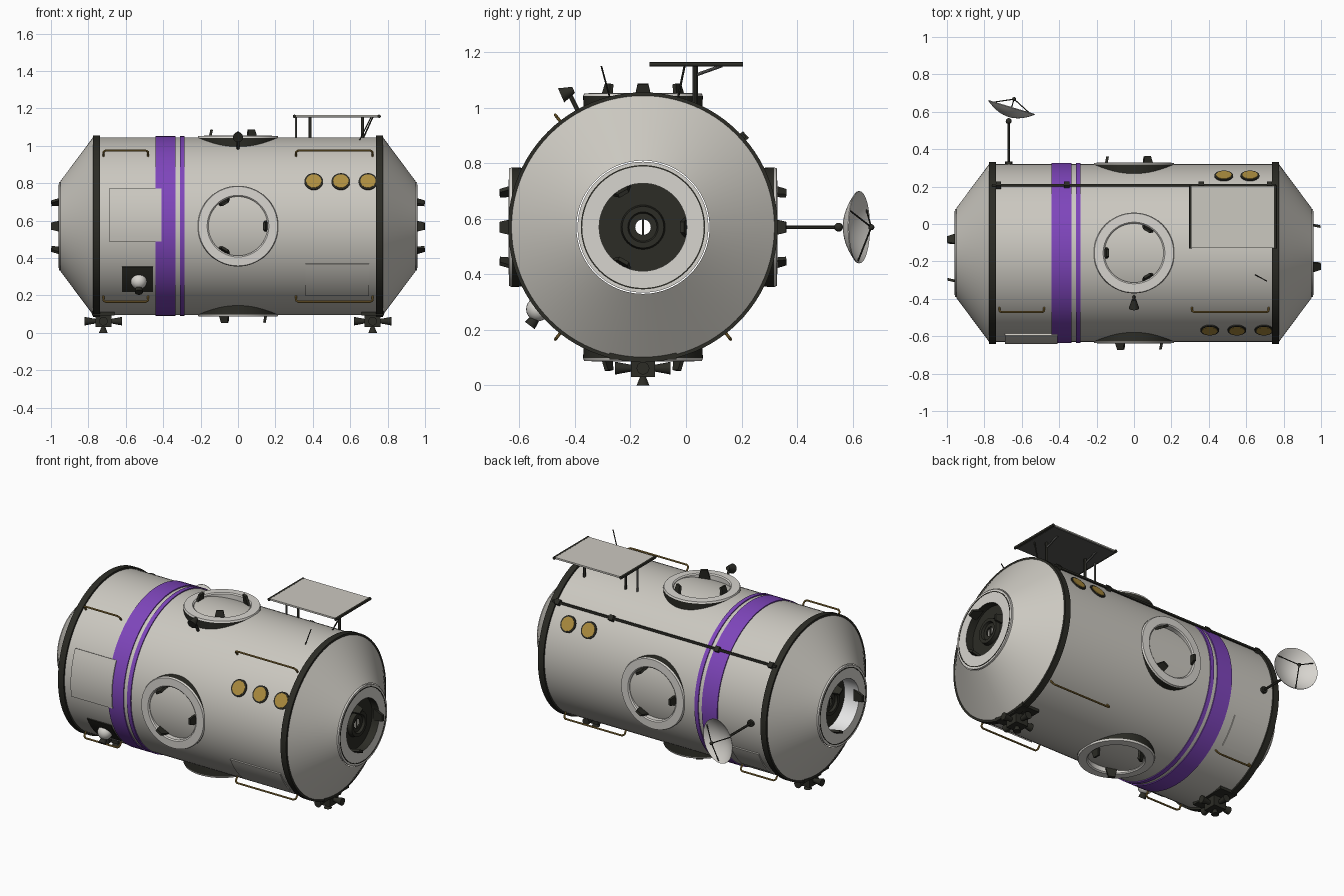
import bpy, bmesh
from math import sin, cos, pi, radians
from mathutils import Matrix, Vector

if "Cube" in bpy.data.objects:
    bpy.data.objects.remove(bpy.data.objects["Cube"])

CY, CZ, R = -0.155, 0.57, 0.475          # hull axis and radius
CENTRE = Vector((0, CY, CZ))
X, Y, Z = Vector((1, 0, 0)), Vector((0, 1, 0)), Vector((0, 0, 1))
made = []


def material(name, *rgb):
    m = bpy.data.materials.new(name)
    m.use_nodes = True
    m.diffuse_color = (*rgb, 1)
    m.node_tree.nodes["Principled BSDF"].inputs["Base Color"].default_value = (*rgb, 1)
    return m


hull = material("hull_grey", 0.60, 0.58, 0.53)
light = material("port_white", 0.68, 0.66, 0.62)
white = material("liner_white", 0.9, 0.9, 0.9)
dark = material("dark_metal", 0.025, 0.025, 0.019)
purple = material("purple_band", 0.21, 0.06, 0.50)
gold = material("gold_glass", 0.42, 0.27, 0.05)
brass = material("brass_rail", 0.27, 0.17, 0.04)
under = material("panel_back", 0.09, 0.09, 0.085)


def finish(bm, name, mat):
    mesh = bpy.data.meshes.new(name)
    bm.to_mesh(mesh)
    bm.free()
    mesh.materials.append(mat)
    ob = bpy.data.objects.new(name, mesh)
    bpy.context.collection.objects.link(ob)
    made.append(ob)
    return ob


def frame(origin, n, u=None):
    n = Vector(n).normalized()
    u = Vector(u) if u is not None else n.orthogonal()
    u = (u - n * u.dot(n)).normalized()
    v = n.cross(u)
    m = Matrix((u, v, n)).transposed().to_4x4()
    m.translation = origin
    return m


def lathe(name, profile, mat, m, seg=64):
    """Spin (radius, height) points around the frame's own axis."""
    bm = bmesh.new()
    vs = [bm.verts.new((r, 0, h)) for r, h in profile]
    es = [bm.edges.new(p) for p in zip(vs, vs[1:])]
    bmesh.ops.spin(bm, geom=vs + es, cent=(0, 0, 0), axis=(0, 0, 1),
                   angle=2 * pi, steps=seg, use_duplicate=False)
    bmesh.ops.remove_doubles(bm, verts=bm.verts, dist=1e-5)
    # Turn faces outward: the profile runs upward on the outside
    for f in bm.faces:
        f.normal_update()
    bm.transform(m)
    ob = finish(bm, name, mat)
    return ob


def box(name, size, mat, m, taper=1.0):
    bm = bmesh.new()
    bmesh.ops.create_cube(bm, size=1)
    for v in bm.verts:
        k = taper if v.co.z > 0 else 1
        v.co = Vector((v.co.x * size[0], v.co.y * size[1] * k, v.co.z * size[2]))
    bm.transform(m)
    return finish(bm, name, mat)


def rod(name, a, b, r, mat, r2=None, seg=12):
    a, b = Vector(a), Vector(b)
    h = (b - a).length
    return lathe(name, [(0, 0), (r, 0), (r if r2 is None else r2, h), (0, h)],
                 mat, frame(a, b - a), seg)


def ball(name, p, r, mat):
    bm = bmesh.new()
    bmesh.ops.create_uvsphere(bm, u_segments=20, v_segments=12, radius=r)
    bm.transform(Matrix.Translation(p))
    return finish(bm, name, mat)


def radial(deg):
    """Outward direction: 0 is front, 90 is top, 180 is back."""
    return Vector((0, -cos(radians(deg)), sin(radians(deg))))


def on_hull(x, deg, r=R):
    return CENTRE + X * x + radial(deg) * r


def plate(name, x0, x1, a0, a1, r, mat, inner=R - 0.003):
    """Curved plate that follows the hull."""
    bm = bmesh.new()
    n = 10
    rows = []
    for i in range(n + 1):
        a = a0 + (a1 - a0) * i / n
        rows.append([bm.verts.new(on_hull(x, a, q))
                     for x, q in ((x0, inner), (x0, r), (x1, r), (x1, inner))])
    for p, q in zip(rows, rows[1:]):
        for k in range(4):
            bm.faces.new((p[k], p[k - 1], q[k - 1], q[k]))
    bm.faces.new(rows[0])
    bm.faces.new(rows[-1][::-1])
    bmesh.ops.recalc_face_normals(bm, faces=bm.faces)
    return finish(bm, name, mat)


def petals(name, m, height):
    for i, a in enumerate((60, 180, 300)):
        place = (m @ Matrix.Rotation(radians(a), 4, 'Z')
                 @ Matrix.Translation((0.148, 0, height))
                 @ Matrix.Rotation(radians(-12), 4, 'Y'))
        box(f"{name}_petal_{i + 1}", (0.014, 0.07, 0.07), dark, place, 0.55)


# Hull, bands and belts
axis = frame(CENTRE, X, Y)
lathe("hull", [(0.24, -0.95), (R, -0.775), (R, 0.775), (0.24, 0.95)], hull, axis, 96)


def band(name, x0, x1, r, mat):
    lathe(name, [(R - 0.005, x0), (r, x0), (r, x1), (R - 0.005, x1)], mat, axis, 96)


band("wide_stripe", -0.44, -0.335, 0.481, purple)
band("narrow_stripe", -0.31, -0.285, 0.481, purple)
for s, side in ((-1, "right"), (1, "left")):
    band(side + "_belt", s * 0.757 - 0.019, s * 0.757 + 0.019, 0.486, dark)

# End docking ports
for s, side, liner, depth in ((1, "left", dark, 0.91), (-1, "right", white, 0.86)):
    m = frame(CENTRE, X * s, Y * -s)
    lathe(side + "_port_ring", [(0.236, 0.945), (0.236, 0.958), (0.158, 0.958)], light, m)
    lathe(side + "_port_seal", [(0.224, 0.958), (0.224, 0.96), (0.219, 0.96), (0.219, 0.958)], dark, m)
    lathe(side + "_port_wall", [(0.158, 0.958), (0.158, depth)], liner, m)
    lathe(side + "_hatch", [(0.158, depth), (0.028, depth)], dark, m)
    lathe(side + "_hatch_hub", [(0.08, depth), (0.075, depth + 0.025), (0.055, depth + 0.025),
                                (0.05, depth + 0.01), (0.028, depth + 0.01), (0.028, depth)], dark, m, 40)
    box(side + "_hatch_bar", (0.008, 0.07, 0.008), dark,
        frame(CENTRE + X * s * (depth + 0.005), X * s, Y))
    petals(side + "_port", m, 0.963)

# Radial docking ports
for name, deg, u in (("front", 0, -X), ("top", 90, X), ("back", 180, X), ("bottom", 270, -X)):
    m = frame(CENTRE, radial(deg), u)
    lathe(name + "_port_skirt", [(0.212, 0.40), (0.216, 0.472)], dark, m)
    lathe(name + "_port_ring", [(0.216, 0.472), (0.212, 0.482), (0.165, 0.484),
                                (0.158, 0.478), (0.158, 0.44)], light, m)
    petals(name + "_port", m, 0.482)

# Round windows
for side, deg, xs in (("front", 30, (0.405, 0.55, 0.695)), ("back", 150, (0.48, 0.62))):
    for i, x in enumerate(xs):
        m = frame(on_hull(x, deg), radial(deg))
        lathe(f"{side}_window_rim_{i + 1}", [(0.05, -0.01), (0.05, 0.005), (0, 0.005)], dark, m, 32)
        lathe(f"{side}_window_{i + 1}", [(0.041, 0), (0.041, 0.008), (0, 0.008)], gold, m, 32)

# Access panels and sensor bay
plate("front_upper_panel", -0.69, -0.41, -9.6, 24.6, 0.486, hull)
plate("front_lower_panel", 0.36, 0.70, -51, -25, 0.481, hull)
plate("back_panel", -0.69, -0.5, 205, 227, 0.481, hull)
plate("sensor_bay", -0.62, -0.455, -47, -27, 0.480, dark)
ball("sensor_dome", on_hull(-0.53, -38, 0.48), 0.043, light)
rod("sensor_lens", on_hull(-0.53, -40, 0.5), on_hull(-0.53, -41, 0.54), 0.016, dark, 0.022)

# Handrails
for name, deg in (("upper_front", 52), ("lower_front", -52), ("lower_back", 232)):
    for side, x0, x1 in (("right", -0.72, -0.48), ("left", 0.31, 0.72)):
        path = [(x0, 0.47), (x0, 0.503), (x0 + 0.012, 0.513),
                (x1 - 0.012, 0.513), (x1, 0.503), (x1, 0.47)]
        pts = [on_hull(x, deg, r) for x, r in path]
        for i, (a, b) in enumerate(zip(pts, pts[1:])):
            rod(f"{name}_{side}_rail_{i + 1}", a, b, 0.0055, brass, seg=8)

# Cable pipe with clamps
rod("pipe", on_hull(-0.76, 138, 0.487), on_hull(0.76, 138, 0.487), 0.008, dark)
for i, x in enumerate((-0.725, -0.36, 0.36, 0.725)):
    box(f"pipe_clamp_{i + 1}", (0.028, 0.032, 0.03), dark, frame(on_hull(x, 138, 0.484), radial(138), X))

# Sun panel on posts
box("sun_panel", (0.45, 0.33, 0.008), hull, Matrix.Translation((0.528, 0.037, 1.159)))
box("sun_panel_back", (0.44, 0.32, 0.006), under, Matrix.Translation((0.528, 0.037, 1.153)))
for i, x in enumerate((0.302, 0.755)):
    rod(f"panel_edge_{i + 1}", (x, -0.132, 1.157), (x, 0.205, 1.157), 0.009, dark)
for i, x in enumerate((0.385, 0.665)):
    rod(f"panel_post_{i + 1}", (x, 0.035, 0.99), (x, 0.035, 1.152), 0.008, dark)
    rod(f"panel_brace_{i + 1}", (x, 0.04, 1.12), (x, 0.13, 1.152), 0.006, under)
rod("panel_side_post", (0.31, 0.03, 1.0), (0.31, 0.03, 1.152), 0.006, under)
rod("panel_strut", (0.665, -0.03, 1.03), (0.72, -0.005, 1.152), 0.004, dark)

# Whip aerial and top camera
rod("whip_aerial", (0.645, -0.27, 1.02), (0.71, -0.305, 1.15), 0.003, dark, seg=8)
rod("camera_stalk", (0, -0.385, 0.98), (0, -0.42, 1.05), 0.008, dark)
rod("camera_head", (0, -0.405, 1.065), (0, -0.45, 1.045), 0.012, dark, 0.028, 20)

# Dish antenna at the back
rod("dish_foot", (-0.67, 0.31, CZ), (-0.67, 0.335, CZ), 0.02, dark)
rod("dish_mast", (-0.67, 0.31, CZ), (-0.67, 0.55, CZ), 0.007, dark)
ball("dish_joint", (-0.67, 0.55, CZ), 0.016, dark)
m = frame((-0.67, 0.572, CZ), (0.29, 0.96, 0), Z)
bowl = [(0.13 * i / 8, 0.052 * (i / 8) ** 2) for i in range(9)]
lathe("dish", bowl + [(r, h + 0.004) for r, h in reversed(bowl)], light, m, 48)
tip = m @ Vector((0, 0, 0.1))
for i in range(3):
    a = radians(120 * i + 60)
    rod(f"dish_strut_{i + 1}", m @ Vector((0.122 * cos(a), 0.122 * sin(a), 0.05)), tip, 0.003, dark, seg=8)
ball("dish_feed", tip, 0.011, dark)

# Thruster clusters underneath
for s, side in ((-1, "right"), (1, "left")):
    c = Vector((s * 0.72, CY, 0.062))
    box(side + "_thruster_base", (0.12, 0.24, 0.03), dark, Matrix.Translation(c + Z * 0.046))
    box(side + "_thruster_block", (0.085, 0.085, 0.065), dark, Matrix.Translation(c))
    for i, d in enumerate((X, -X, Y, -Y, -Z)):
        reach = 0.062 if d.z else 0.1
        rod(f"{side}_nozzle_{i + 1}", c + d * 0.03, c + d * reach, 0.01, dark, 0.023, 16)

# Consistent normals on closed parts, then smooth shading with sharp edges kept
bpy.ops.object.select_all(action='DESELECT')
for ob in made:
    bm = bmesh.new()
    bm.from_mesh(ob.data)
    if all(e.is_manifold for e in bm.edges):
        bmesh.ops.recalc_face_normals(bm, faces=bm.faces)
    else:
        # Open turned shells: face away from the hull axis or outward along it
        bmesh.ops.recalc_face_normals(bm, faces=bm.faces)
        if ob.name == "hull" or ob.name.endswith(("stripe", "belt")):
            f = max(bm.faces, key=lambda f: f.calc_center_median().z)
            if f.normal.z < 0:
                bmesh.ops.reverse_faces(bm, faces=bm.faces)
    bm.to_mesh(ob.data)
    bm.free()
    ob.select_set(True)
bpy.context.view_layer.objects.active = made[0]
bpy.ops.object.shade_smooth_by_angle(angle=radians(30))
